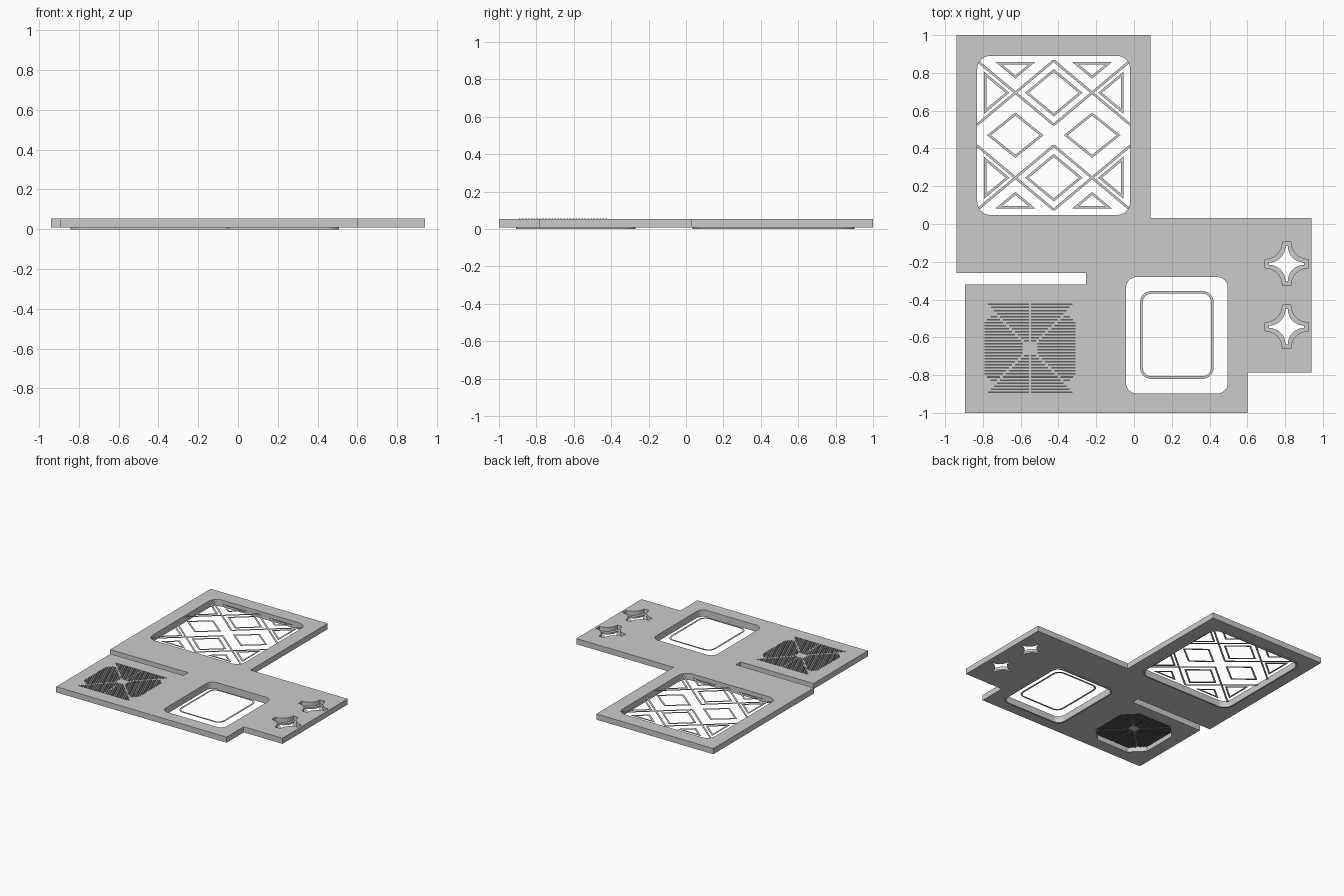
import bpy, bmesh, math
from mathutils import Vector, Matrix

if "Cube" in bpy.data.objects:
    bpy.data.objects.remove(bpy.data.objects["Cube"])


def plate(name, loops, z0, z1):
    """Extrude closed outlines (inner loops become holes) from z0 to z1."""
    cu = bpy.data.curves.new(name, 'CURVE')
    cu.dimensions = '2D'
    cu.fill_mode = 'BOTH'
    cu.extrude = (z1 - z0) / 2
    for pts in loops:
        sp = cu.splines.new('POLY')
        sp.points.add(len(pts) - 1)
        for p, q in zip(sp.points, pts):
            p.co = (q[0], q[1], 0, 1)
        sp.use_cyclic_u = True
    tmp = bpy.data.objects.new(name + "_outline", cu)
    bpy.context.collection.objects.link(tmp)
    dg = bpy.context.evaluated_depsgraph_get()
    me = bpy.data.meshes.new_from_object(tmp.evaluated_get(dg))
    bpy.data.objects.remove(tmp)
    me.polygons.foreach_set("use_smooth", [False] * len(me.polygons))
    ob = bpy.data.objects.new(name, me)
    ob.location.z = (z0 + z1) / 2
    bpy.context.collection.objects.link(ob)
    return ob


def rounded(x0, x1, y0, y1, r, n=8):
    pts = []
    for i, (cx, cy) in enumerate([(x1 - r, y1 - r), (x0 + r, y1 - r), (x0 + r, y0 + r), (x1 - r, y0 + r)]):
        for k in range(n + 1):
            a = math.pi / 2 * (i + k / n)
            pts.append((cx + r * math.cos(a), cy + r * math.sin(a)))
    return pts


def star(cx, cy, h, tip, n=8):
    """Four-pointed star with concave sides and blunt tips."""
    pts = []
    r = h - tip
    for sx, sy, rev in [(1, 1, 0), (-1, 1, 1), (-1, -1, 0), (1, -1, 1)]:
        arc = []
        for k in range(n + 1):
            a = math.pi * 1.5 - math.pi / 2 * k / n
            arc.append((cx + sx * (h + r * math.cos(a)), cy + sy * (h + r * math.sin(a))))
        pts += arc[::-1] if rev else arc
    return pts


def inset(pts, d):
    """Inset a convex anticlockwise polygon by distance d."""
    out = []
    for i in range(len(pts)):
        a, b, c = (Vector(pts[(i + k) % len(pts)]) for k in (-1, 0, 1))
        u, v = (b - a).normalized(), (c - b).normalized()
        n1, n2 = Vector((-u.y, u.x)), Vector((-v.y, v.x))
        out.append(tuple(b + (n1 + n2) * d / (1 + n1.dot(n2))))
    return out


def ring(name, pts, d, z0, z1):
    return plate(name, [pts, inset(pts, d)], z0, z1)


def bar(name, a, b, w, z0, z1):
    a, b = Vector(a), Vector(b)
    n = (b - a).normalized()
    n = Vector((-n.y, n.x)) * w / 2
    return plate(name, [[a - n, b - n, b + n, a + n]], z0, z1)


BOT, TOP = 0.008, 0.053

# main slab with openings
outline = [(-.94, 1), (.087, 1), (.087, .032), (.94, .032), (.94, -.785), (.6, -.785), (.6, -1),
           (-.895, -1), (-.895, -.319), (-.255, -.319), (-.255, -.26), (-.94, -.26)]
BIG = (-.83, -.02, .048, .89)
SMALL = (-.042, .496, -.897, -.281)
big, small = rounded(*BIG, .07), rounded(*SMALL, .055)
GX, GY, H, C = -.55, -.658, .243, .14
octagon = [(GX + x, GY + y) for x, y in [(H, -C), (H, C), (C, H), (-C, H), (-H, C), (-H, -C), (-C, -H), (C, -H)]]
stars = [(.808, -.21), (.808, -.544)]
plate("slab", [outline, big, small, octagon] + [star(x, y, .115, .022) for x, y in stars], BOT, TOP)

# thin lips under the two large openings
for name, o, r in [("large_opening_lip", BIG, .07), ("small_opening_lip", SMALL, .055)]:
    e = .012
    plate(name, [rounded(o[0] - e, o[1] + e, o[2] - e, o[3] + e, r + e), rounded(*o, r)], 0, BOT)

# star ledges
for x, y in stars:
    plate("star_ledge", [star(x, y, .115, .022), star(x, y, .093, .006)], BOT, BOT + .012)

# octagonal grille: thin plate with slats that leave eight spokes clear
plate("grille_plate", [octagon], TOP - .003, TOP)
bm = bmesh.new()
PITCH, N = .016, 15
for row in range(-N, N):
    y = (row + .5) * PITCH
    ay = abs(y)
    w = min(H - .002, H + C - ay - .004)
    for a, b in [(max(.005, .04 if ay < .04 else 0), ay - .008), (max(ay + .008, .04), w)]:
        if b - a > .004:
            for s in (-1, 1):
                m = Matrix.Translation((GX + s * (a + b) / 2, GY + y, TOP - .0045))
                bmesh.ops.create_cube(bm, size=1, matrix=m @ Matrix.Diagonal((b - a, .008, .013, 1)))
me = bpy.data.meshes.new("grille_slats")
bm.to_mesh(me)
bm.free()
slats = bpy.data.objects.new("grille_slats", me)
bpy.context.collection.objects.link(slats)
dark = bpy.data.materials.new("dark_grey")
dark.diffuse_color = (.12, .12, .12, 1)
dark.use_nodes = True
dark.node_tree.nodes["Principled BSDF"].inputs["Base Color"].default_value = dark.diffuse_color
slats.data.materials.append(dark)

# lattice in the large opening: crossing bars
LZ = (.041, .043)
MX, MY, DX, DY = -.425, .47, .203, .225
W = .013
for sx in (-1, 1):
    for sy in (-1, 1):
        cx, cy = MX + sx * DX, MY + sy * DY
        for s in (-1, 1):
            bar("lattice_bar", (cx - .203, cy - s * .17), (cx + .203, cy + s * .17), W, *LZ)

# lattice diamonds
for x, y, hw, hh in [(MX, MY + DY, .152, .126), (MX, MY - DY, .152, .126),
                     (MX - DX, MY, .15, .12), (MX + DX, MY, .15, .12)]:
    ring("lattice_diamond", [(x + hw, y), (x, y + hh), (x - hw, y), (x, y - hh)], W, *LZ)

# lattice edge triangles
for s in (-1, 1):
    for t in (-1, 1):
        cy, cx = MY + t * DY, MX + s * DX
        side = [(MX + s * .369, cy - .112), (MX + s * .369, cy + .112), (MX + s * .235, cy)]
        end = [(cx - .105, MY + t * .387), (cx, MY + t * .3), (cx + .105, MY + t * .387)]
        ring("lattice_side_triangle", side if s > 0 else side[::-1], W, *LZ)
        ring("lattice_end_triangle", end if t > 0 else end[::-1], W, *LZ)

# rounded ring in the small opening
plate("small_opening_ring", [rounded(.032, .422, -.82, -.355, .06), rounded(.046, .408, -.806, -.369, .046)], *LZ)
